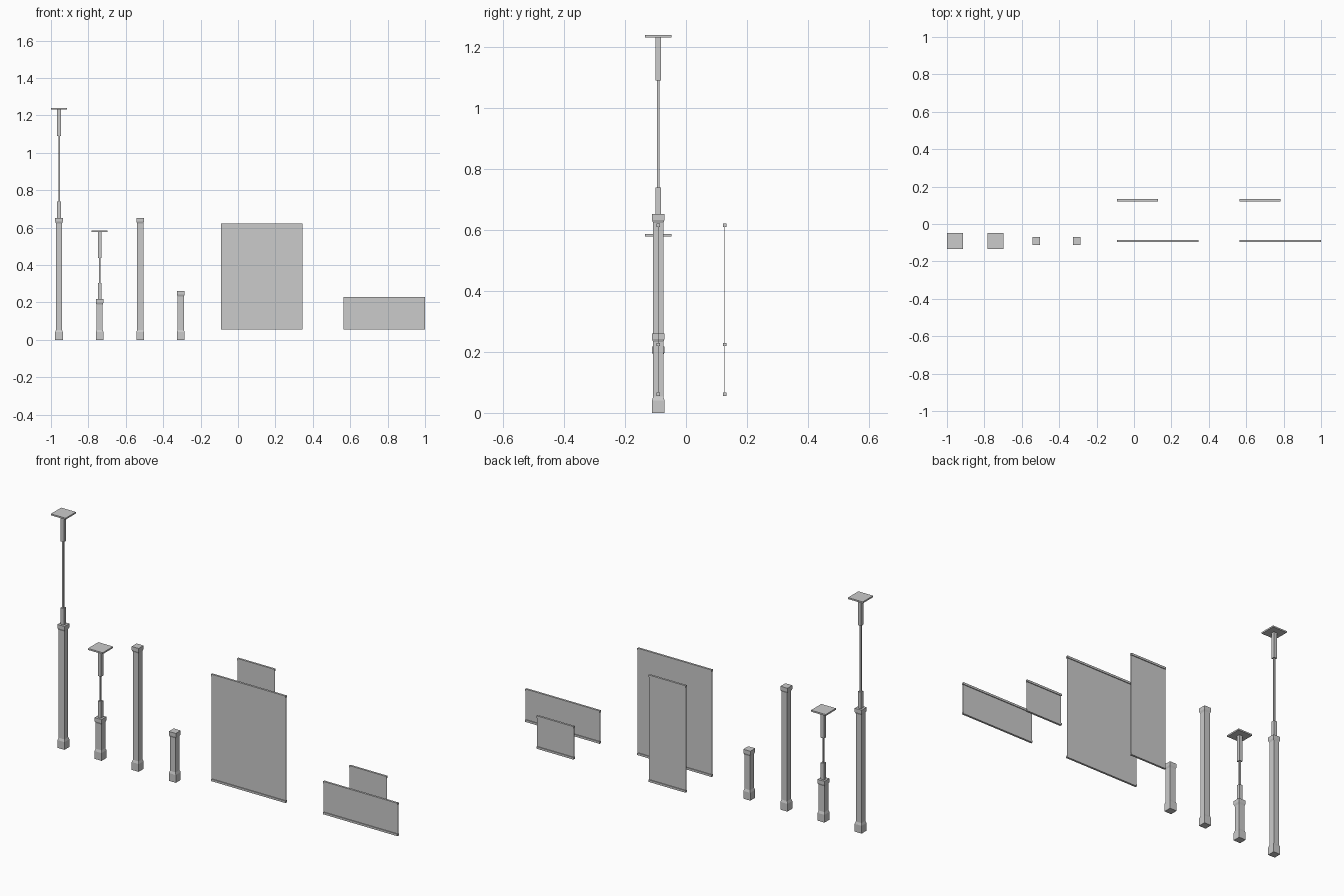
import bpy, bmesh

if "Cube" in bpy.data.objects:
    bpy.data.objects.remove(bpy.data.objects["Cube"])

POST_Y = -0.091


def make(name, bm):
    bmesh.ops.recalc_face_normals(bm, faces=bm.faces)
    me = bpy.data.meshes.new(name)
    bm.to_mesh(me)
    bm.free()
    ob = bpy.data.objects.new(name, me)
    bpy.context.collection.objects.link(ob)
    return ob


def square_loft(name, x, y, profile):
    """Square-section column from (half width, height) pairs, capped at both ends."""
    bm = bmesh.new()
    rings = []
    for r, z in profile:
        rings.append([bm.verts.new((x + sx * r, y + sy * r, z))
                      for sx, sy in ((-1, -1), (1, -1), (1, 1), (-1, 1))])
    for a, b in zip(rings, rings[1:]):
        for i in range(4):
            j = (i + 1) % 4
            bm.faces.new((a[i], a[j], b[j], b[i]))
    bm.faces.new(rings[0])
    bm.faces.new(rings[-1])
    return make(name, bm)


def box(name, x0, x1, y, half_y, z0, z1):
    bm = bmesh.new()
    bmesh.ops.create_cube(bm, size=1)
    for v in bm.verts:
        v.co = ((x0 + x1) / 2 + v.co.x * (x1 - x0),
                y + v.co.y * 2 * half_y,
                (z0 + z1) / 2 + v.co.z * (z1 - z0))
    return make(name, bm)


def post(name, x, h):
    # Flared foot, plain shaft, flared cap
    square_loft(name, x, POST_Y, [
        (0.0205, 0), (0.0205, 0.041), (0.0165, 0.053),
        (0.0165, h - 0.029), (0.0205, h - 0.019), (0.0205, h)])


def support(name, x, h, collar_top, stub_bottom, top):
    # Post with a telescoping rod and a flat bearing plate
    post(name + "_post", x, h)
    square_loft(name + "_collar", x, POST_Y, [(0.0095, h), (0.0095, collar_top)])
    square_loft(name + "_rod", x, POST_Y, [(0.004, collar_top), (0.004, stub_bottom)])
    square_loft(name + "_stub", x, POST_Y, [(0.0095, stub_bottom), (0.0095, top - 0.008)])
    square_loft(name + "_plate", x, POST_Y, [(0.043, top - 0.008), (0.043, top)])


def panel(name, x0, width, y, top):
    # Thin sheet held between a bottom rail and a top rail
    z0, r = 0.056, 0.0055
    x1 = x0 + width
    box(name + "_sheet", x0, x1, y, 0.0012, z0 + 2 * r, top - 2 * r)
    box(name + "_bottom_rail", x0, x1, y, r, z0, z0 + 2 * r)
    box(name + "_top_rail", x0, x1, y, r, top - 2 * r, top)


# Supports and plain posts
support("tall_support", -0.957, 0.652, 0.739, 1.09, 1.239)
support("short_support", -0.740, 0.218, 0.305, 0.437, 0.586)
post("tall_post", -0.523, 0.652)
post("short_post", -0.306, 0.261)

# Wide panels in front, narrow panels behind
for height, x0, top in (("tall", -0.09, 0.621), ("short", 0.565, 0.23)):
    panel(height + "_wide_panel", x0, 0.435, -0.091, top)
    panel(height + "_narrow_panel", x0, 0.217, 0.127, top)
